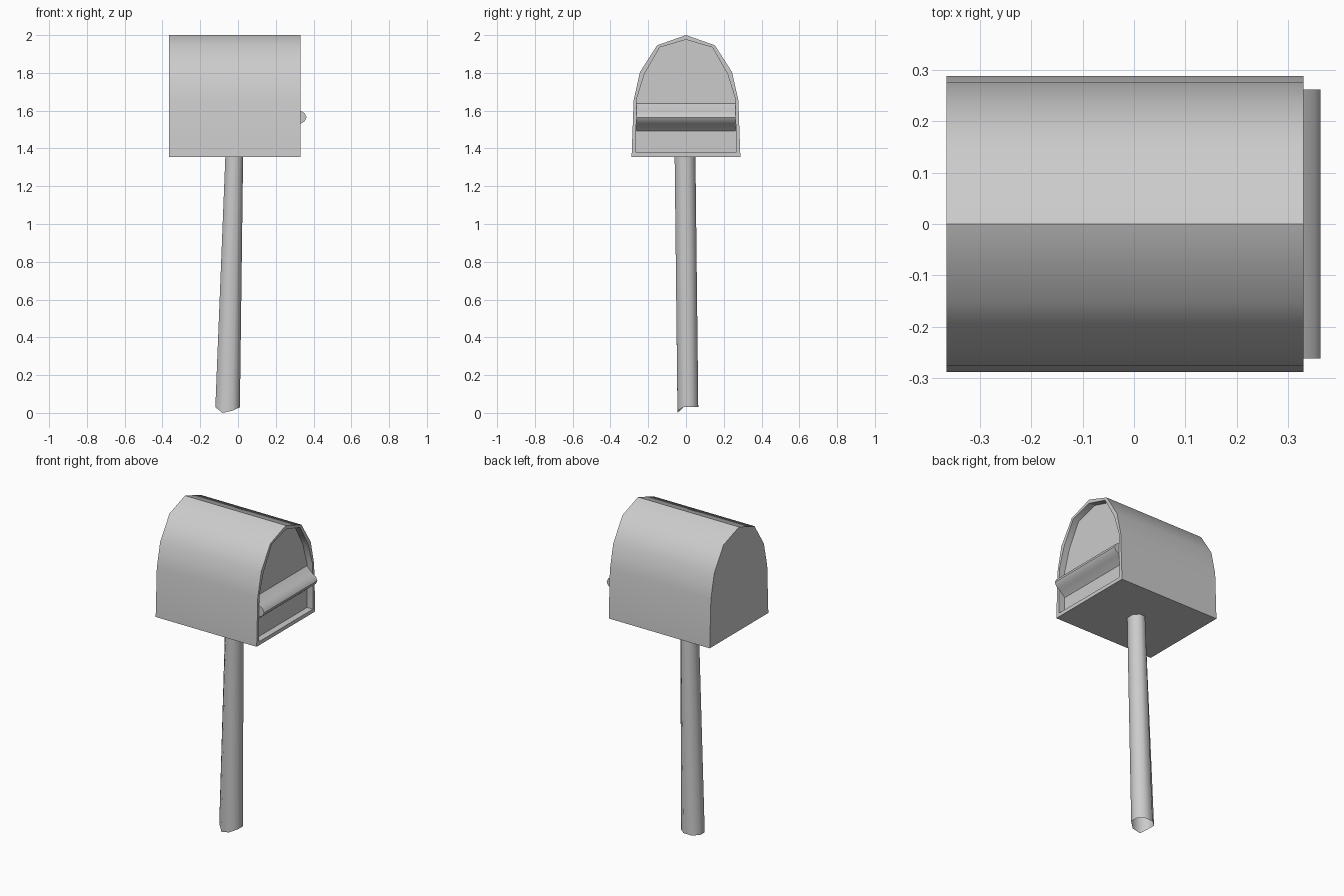
import bpy, bmesh, math

if "Cube" in bpy.data.objects:
    bpy.data.objects.remove(bpy.data.objects["Cube"])


def finish(bm, name, angle):
    bmesh.ops.recalc_face_normals(bm, faces=bm.faces)
    me = bpy.data.meshes.new(name)
    bm.to_mesh(me)
    bm.free()
    ob = bpy.data.objects.new(name, me)
    bpy.context.collection.objects.link(ob)
    bpy.ops.object.select_all(action='DESELECT')
    ob.select_set(True)
    bpy.context.view_layer.objects.active = ob
    bpy.ops.object.shade_smooth_by_angle(angle=math.radians(angle))
    return ob


def ring(bm, pts):
    return [bm.verts.new(p) for p in pts]


def bridge(bm, a, b):
    n = len(a)
    for i in range(n):
        bm.faces.new((a[i], a[(i + 1) % n], b[(i + 1) % n], b[i]))


def arch(half):
    # mirror a half profile (last point on the ridge)
    return half + [(-y, z) for y, z in reversed(half[:-1])]


# Mailbox shell with a rim and a recessed door panel
outer = arch([(0.288, 1.355), (0.277, 1.655), (0.244, 1.804), (0.153, 1.946), (0, 2.0)])
inner = arch([(0.265, 1.378), (0.262, 1.66), (0.22, 1.794), (0.139, 1.935), (0, 1.976)])
bm = bmesh.new()
rings = [ring(bm, [(x, y, z) for y, z in prof]) for x, prof in
         ((-0.365, outer), (0.33, outer), (0.33, inner), (0.29, inner))]
for a, b in zip(rings, rings[1:]):
    bridge(bm, a, b)
bm.faces.new(rings[0])
bm.faces.new(rings[-1])
for e in bm.edges:
    if all(v.co.y == 0 for v in e.verts):
        e.smooth = False
finish(bm, "mailbox_body", 60)

# Wedge-shaped pull bar across the door
bm = bmesh.new()
section = [(0.288, 1.49), (0.33, 1.53), (0.352, 1.543), (0.363, 1.565),
           (0.352, 1.588), (0.33, 1.60), (0.288, 1.64)]
ends = [ring(bm, [(x, y, z) for x, z in section]) for y in (-0.262, 0.262)]
bridge(bm, *ends)
for r in ends:
    bm.faces.new(r)
finish(bm, "door_handle", 40)

# Leaning, tapered eight-sided post with a chipped open foot
bm = bmesh.new()
angles = [math.radians(22.5 + 45 * i) for i in range(8)]
k = 1 / math.cos(math.radians(22.5))
foot_z = [0.03, 0.03, 0.03, 0.03, 0.03, 0.0, 0.012, 0.03]
foot = ring(bm, [(-0.055 + 0.065 * k * math.cos(a), 0.01 + 0.055 * k * math.sin(a), z)
                 for a, z in zip(angles, foot_z)])
head = ring(bm, [(-0.02 + 0.047 * k * math.cos(a), -0.005 + 0.055 * k * math.sin(a), 1.358)
                 for a in angles])
bridge(bm, foot, head)
bm.faces.new(head)
finish(bm, "post", 50)
